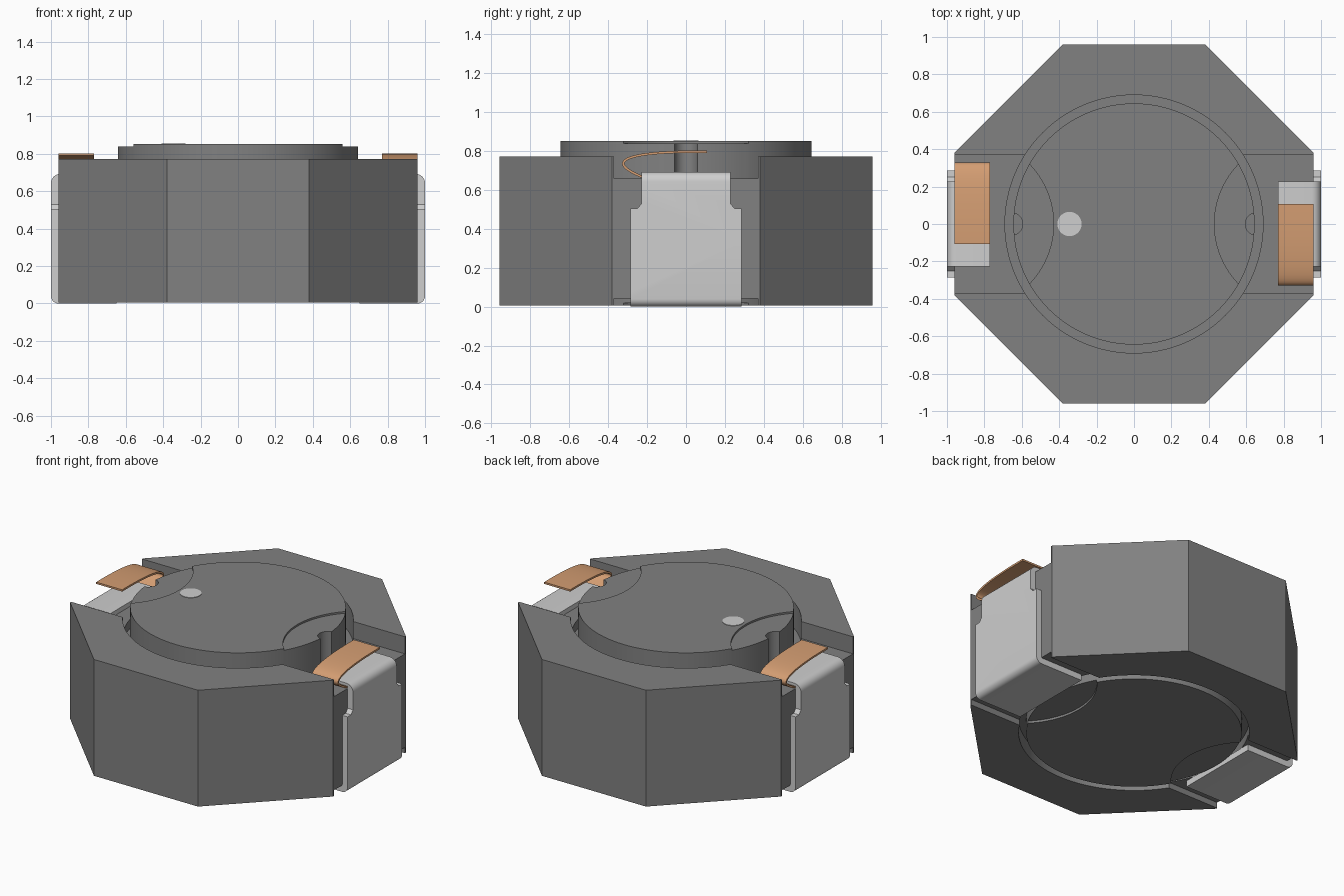
import bpy, bmesh, math
from mathutils import Vector

cube = bpy.data.objects.get("Cube")
if cube:
    bpy.data.objects.remove(cube, do_unlink=True)


def material(name, rgb):
    mat = bpy.data.materials.new(name)
    mat.use_nodes = True
    color = (*rgb, 1)
    mat.diffuse_color = color
    mat.node_tree.nodes["Principled BSDF"].inputs["Base Color"].default_value = color
    return mat


FERRITE = material("ferrite grey", (0.22, 0.22, 0.22))
TIN = material("tin silver", (0.62, 0.62, 0.62))
COPPER = material("copper", (0.66, 0.34, 0.17))


def prism(name, outline, axis, low, high, mat=None):
    """Extrude a 2D outline along an axis."""
    place = {"x": lambda u, v, h: (h, u, v),
             "y": lambda u, v, h: (u, h, v),
             "z": lambda u, v, h: (u, v, h)}[axis]
    bm = bmesh.new()
    rings = [[bm.verts.new(place(u, v, h)) for u, v in outline] for h in (low, high)]
    bm.faces.new(rings[0][::-1])
    bm.faces.new(rings[1])
    count = len(outline)
    for i in range(count):
        j = (i + 1) % count
        bm.faces.new((rings[0][i], rings[0][j], rings[1][j], rings[1][i]))
    bmesh.ops.recalc_face_normals(bm, faces=bm.faces)
    mesh = bpy.data.meshes.new(name)
    bm.to_mesh(mesh)
    bm.free()
    obj = bpy.data.objects.new(name, mesh)
    bpy.context.collection.objects.link(obj)
    if mat:
        mesh.materials.append(mat)
    return obj


def circle(radius, cx=0, steps=96):
    return [(cx + radius * math.cos(math.tau * i / steps),
             radius * math.sin(math.tau * i / steps)) for i in range(steps)]


def rect(u0, v0, u1, v1):
    return [(u0, v0), (u1, v0), (u1, v1), (u0, v1)]


def rounded(corners, steps=6):
    """Outline from (u, v, radius) corners, all right angles."""
    points = []
    for i, (u, v, r) in enumerate(corners):
        p = Vector((u, v))
        if not r:
            points.append((u, v))
            continue
        a = (Vector(corners[i - 1][:2]) - p).normalized() * r
        b = (Vector(corners[(i + 1) % len(corners)][:2]) - p).normalized() * r
        for k in range(steps + 1):
            t = math.pi / 2 * k / steps
            points.append(tuple(p + a * (1 - math.sin(t)) + b * (1 - math.cos(t))))
    return points


def carve(obj, cutters, operation="DIFFERENCE"):
    """Apply booleans and remove the cutters."""
    for cutter in cutters:
        mod = obj.modifiers.new("carve", "BOOLEAN")
        mod.operation, mod.solver, mod.object = operation, "EXACT", cutter
    bpy.context.view_layer.update()
    graph = bpy.context.evaluated_depsgraph_get()
    mesh = bpy.data.meshes.new_from_object(obj.evaluated_get(graph))
    obj.modifiers.clear()
    obj.data = mesh
    for cutter in cutters:
        bpy.data.objects.remove(cutter, do_unlink=True)


def smooth(obj):
    bpy.ops.object.select_all(action="DESELECT")
    obj.select_set(True)
    bpy.context.view_layer.objects.active = obj
    bpy.ops.object.shade_smooth_by_angle(angle=math.radians(35))


def opposite(obj, name):
    """Half-turn copy for the other side."""
    twin = bpy.data.objects.new(name, obj.data)
    twin.rotation_euler.z = math.pi
    bpy.context.collection.objects.link(twin)


# Octagonal housing with core wells and terminal channels
W, C = 0.96, 0.38
octagon = [(C, -W), (W, -C), (W, C), (C, W), (-C, W), (-W, C), (-W, -C), (-C, -W)]
housing = prism("housing", octagon, "z", 0.005, 0.773, FERRITE)
cutters = [prism("top_well", circle(0.69), "z", 0.6, 1),
           prism("bottom_well", circle(0.69), "z", -0.1, 0.1)]
for side in (-1, 1):
    channel = rect(side * 0.5, -0.37, side * 1.1, 0.37)
    cutters += [prism("top_channel", channel, "z", 0.66, 1.1),
                prism("bottom_channel", channel, "z", -0.2, 0.043)]
carve(housing, cutters)
smooth(housing)

# Round core with side notches and shallow lens-shaped steps
core = prism("core", circle(0.645), "z", 0.005, 0.852, FERRITE)
cutters = []
for side in (-1, 1):
    lens = circle(0.46, side * 0.89)
    cutters += [prism("notch", circle(0.06, side * 0.655, 32), "z", 0.61, 1),
                prism("top_step", lens, "z", 0.84, 1.1),
                prism("bottom_step", lens, "z", -0.2, 0.02)]
carve(core, cutters)
smooth(core)

# Polarity dot
prism("polarity_dot", circle(0.065, -0.345, 32), "z", 0.85, 0.855, TIN)

# Bent terminal clips, narrower toward the top
clip_profile = rounded([(0.77, 0.693, 0), (1, 0.693, 0.05), (1, 0, 0.04), (0.65, 0, 0),
                        (0.65, 0.04, 0), (0.961, 0.04, 0.01), (0.961, 0.662, 0.01),
                        (0.77, 0.662, 0)])
terminal = prism("left_terminal", clip_profile, "y", -0.285, 0.285, TIN)
half = [(0.285, -0.1), (0.285, 0.505), (0.25, 0.505), (0.228, 0.53), (0.228, 1)]
face = half + [(-u, v) for u, v in reversed(half)]
carve(terminal, [prism("clip_face", face, "x", 0.5, 1.2)], "INTERSECT")
smooth(terminal)
opposite(terminal, "right_terminal")

# Curled copper wire ends
ctrl = [Vector(p) for p in ((0.108, 0.797), (-0.2, 0.8), (-0.48, 0.77), (-0.22, 0.665))]
inner, outer = [], []
for i in range(25):
    t = i / 24
    s = 1 - t
    point = ctrl[0] * s**3 + ctrl[1] * 3 * s * s * t + ctrl[2] * 3 * s * t * t + ctrl[3] * t**3
    slope = ((ctrl[1] - ctrl[0]) * s * s + (ctrl[2] - ctrl[1]) * 2 * s * t
             + (ctrl[3] - ctrl[2]) * t * t).normalized()
    normal = Vector((-slope.y, slope.x)) * 0.006
    outer.append(tuple(point - normal))
    inner.append(tuple(point + normal))
wire = prism("left_wire_end", outer + inner[::-1], "x", 0.77, 0.96, COPPER)
smooth(wire)
opposite(wire, "right_wire_end")
